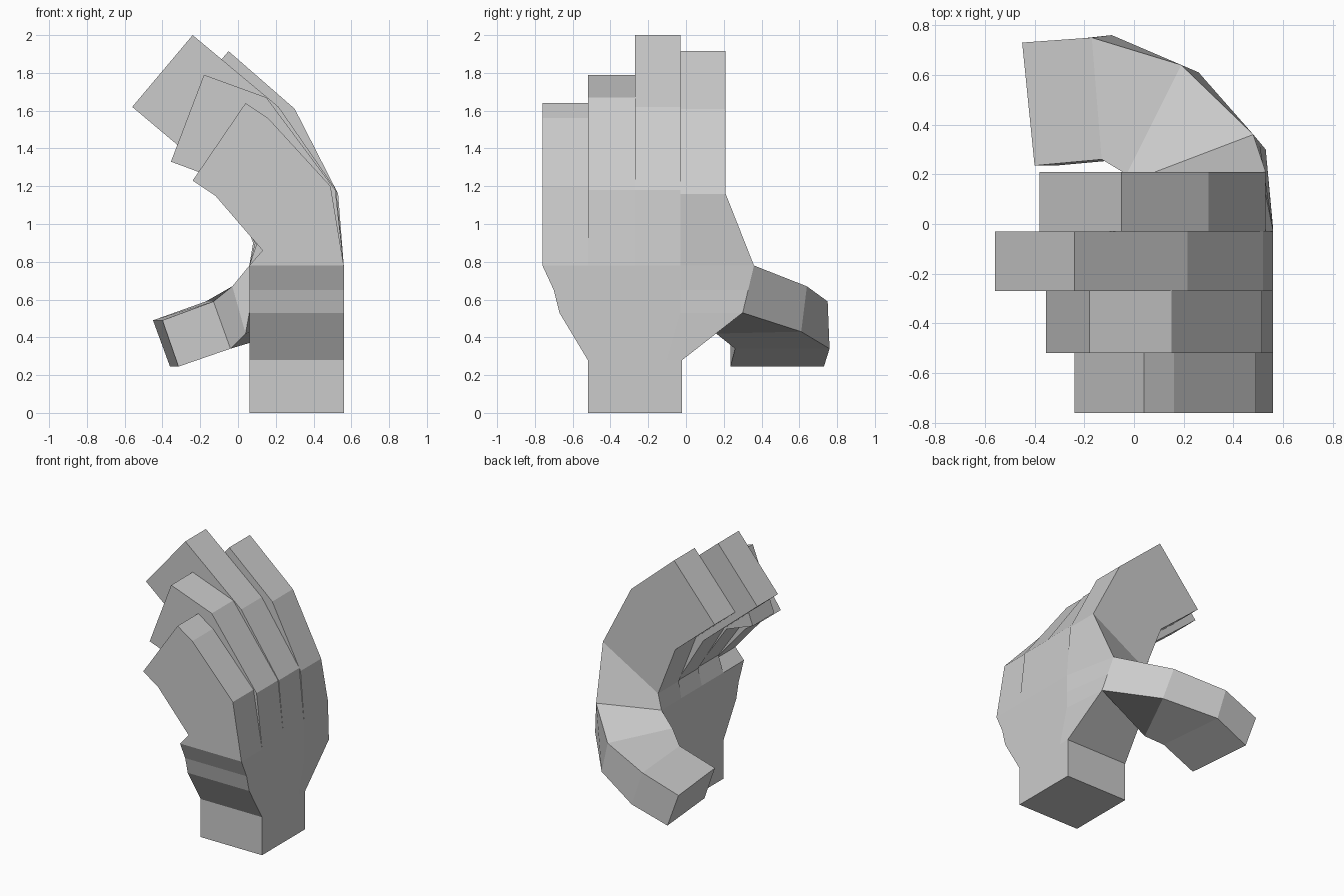
import bpy
import bmesh

cube = bpy.data.objects.get("Cube")
if cube:
    bpy.data.objects.remove(cube, do_unlink=True)

# Single matte grey
grey = bpy.data.materials.new("plain grey")
grey.use_nodes = True
colour = (0.6, 0.6, 0.6, 1)
grey.diffuse_color = colour
bsdf = grey.node_tree.nodes["Principled BSDF"]
bsdf.inputs["Base Color"].default_value = colour
bsdf.inputs["Roughness"].default_value = 0.9


def loft(name, rings, cap_start=False, cap_end=False):
    """Skin a series of rings with flat faces."""
    bm = bmesh.new()
    loops = [[bm.verts.new(p) for p in ring] for ring in rings]
    for a, b in zip(loops, loops[1:]):
        for i in range(len(a)):
            j = (i + 1) % len(a)
            bm.faces.new((a[i], a[j], b[j], b[i]))
    if cap_start:
        bm.faces.new(loops[0][::-1])
    if cap_end:
        bm.faces.new(loops[-1])
    bmesh.ops.recalc_face_normals(bm, faces=bm.faces)
    mesh = bpy.data.meshes.new(name)
    bm.to_mesh(mesh)
    bm.free()
    mesh.materials.append(grey)
    obj = bpy.data.objects.new(name, mesh)
    bpy.context.collection.objects.link(obj)
    return obj


BACK, INNER = 0.56, 0.06      # back of hand and palm side
BASE_Z = 0.78                 # where the fingers start


def palm_ring(z, low, mid, inner_high, outer_high, outer_x=BACK):
    return [(INNER, low, z), (INNER, mid, z), (INNER, inner_high, z),
            (outer_x, outer_high, z), (BACK, mid, z), (BACK, low, z)]


# Wrist and palm, widening towards the thumb
loft("palm", [
    palm_ring(0, -0.52, -0.1, -0.02, -0.02),
    palm_ring(0.28, -0.52, -0.1, -0.02, -0.02),
    palm_ring(0.53, -0.67, -0.03, 0.14, 0.30, 0.53),
    palm_ring(0.65, -0.70, -0.03, 0.17, 0.33, 0.505),
    palm_ring(BASE_Z, -0.76, -0.03, 0.20, 0.36, 0.48),
], cap_start=True)


def finger(name, y0, y1, joints, base=None):
    """Joints are (outer x, outer z, inner x, inner z) from knuckle to tip."""
    rings = [base or [(INNER, y0, BASE_Z), (INNER, y1, BASE_Z),
                      (BACK, y1, BASE_Z), (BACK, y0, BASE_Z)]]
    for ox, oz, ix, iz in joints:
        rings.append([(ix, y0, iz), (ix, y1, iz), (ox, y1, oz), (ox, y0, oz)])
    loft(name, rings, cap_end=True)


# Four curled fingers
finger("little_finger", -0.76, -0.52,
       [(0.49, 1.20, 0.13, 0.86), (0.16, 1.56, -0.12, 1.15), (0.04, 1.64, -0.24, 1.23)])
finger("ring_finger", -0.52, -0.27,
       [(0.515, 1.18, 0.10, 0.90), (0.15, 1.67, -0.14, 1.25), (-0.18, 1.79, -0.355, 1.33)])
finger("middle_finger", -0.27, -0.03,
       [(0.52, 1.18, 0.09, 0.90), (0.215, 1.62, -0.12, 1.25), (-0.24, 2.0, -0.56, 1.62)])
finger("index_finger", -0.03, 0.21,
       [(0.53, 1.16, 0.08, 0.90), (0.30, 1.61, -0.06, 1.26), (-0.05, 1.915, -0.38, 1.53)],
       base=[(INNER, -0.03, BASE_Z), (INNER, 0.20, BASE_Z),
             (0.48, 0.36, BASE_Z), (BACK, -0.03, BASE_Z)])

# Thumb sweeping outwards and curling across the palm:
# each ring is inner top, outer top, outer bottom, inner bottom
loft("thumb", [
    [(0.06, 0.20, 0.78), (0.48, 0.36, 0.78), (0.53, 0.30, 0.53), (0.06, 0.14, 0.53)],
    [(-0.03, 0.20, 0.67), (0.19, 0.64, 0.67), (0.26, 0.61, 0.43), (0.04, 0.16, 0.42)],
    [(-0.13, 0.26, 0.59), (-0.17, 0.75, 0.59), (-0.09, 0.76, 0.34), (-0.04, 0.26, 0.34)],
    [(-0.40, 0.235, 0.49), (-0.45, 0.73, 0.49), (-0.36, 0.73, 0.245), (-0.315, 0.235, 0.245)],
], cap_end=True)
